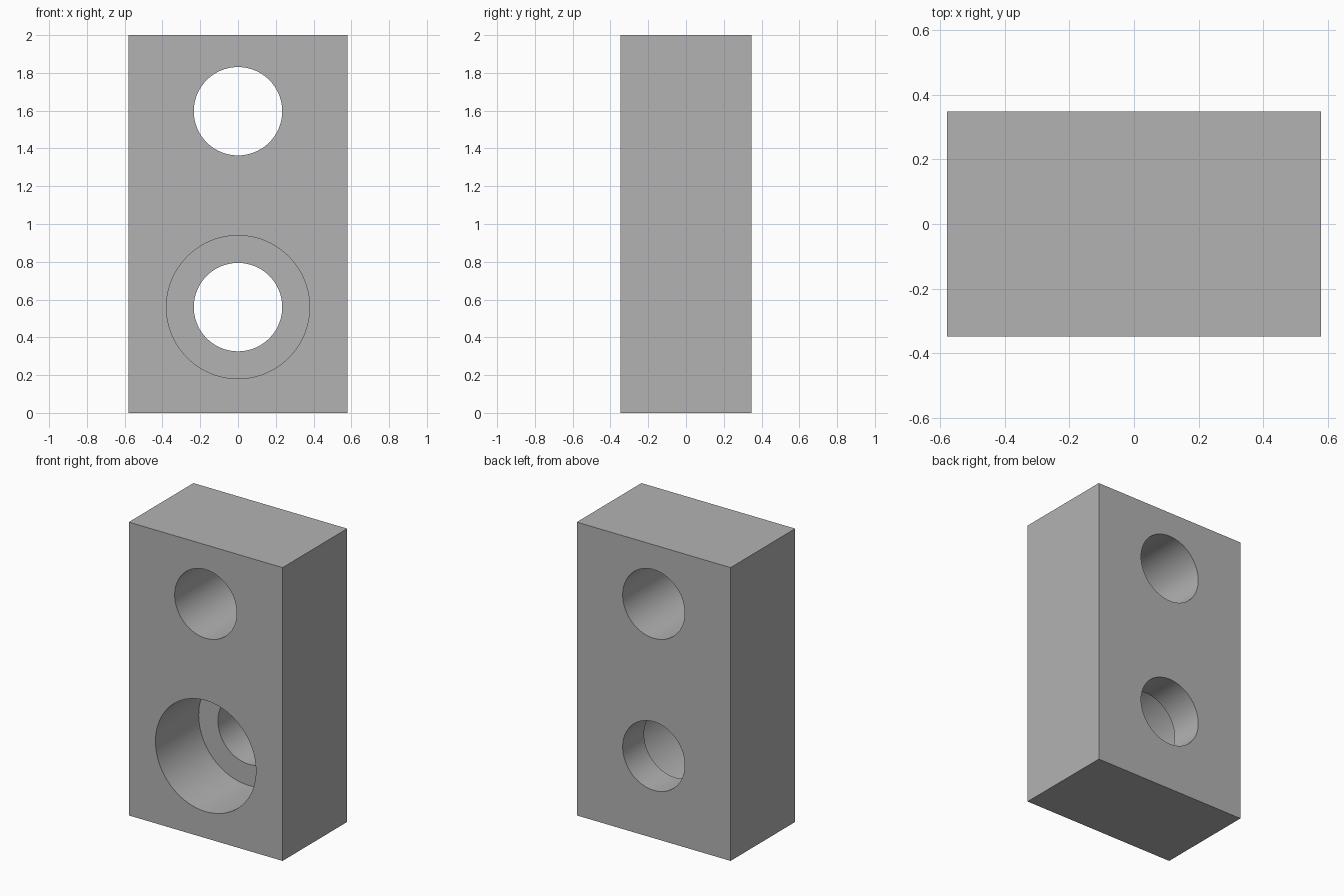
import bpy
import math

cube = bpy.data.objects.get("Cube")
if cube:
    bpy.data.objects.remove(cube, do_unlink=True)

WIDTH, DEPTH, HEIGHT = 1.16, 0.696, 2.0
FRONT, BACK = -DEPTH / 2, DEPTH / 2

grey = bpy.data.materials.new("plain grey")
grey.use_nodes = True
color = (0.45, 0.45, 0.45, 1)
grey.diffuse_color = color
grey.node_tree.nodes["Principled BSDF"].inputs["Base Color"].default_value = color

# Rectangular block
bpy.ops.mesh.primitive_cube_add(size=1, location=(0, 0, HEIGHT / 2))
block = bpy.context.object
block.name = "drilled_block"
block.scale = (WIDTH, DEPTH, HEIGHT)
bpy.ops.object.transform_apply(location=True, rotation=False, scale=True)
block.data.materials.append(grey)


def drill(name, z, radius, y_start, y_end):
    """Cut a round hole along y and remove the cutter."""
    bpy.ops.mesh.primitive_cylinder_add(
        vertices=96, radius=radius, depth=y_end - y_start,
        location=(0, (y_start + y_end) / 2, z), rotation=(math.pi / 2, 0, 0))
    cutter = bpy.context.object
    cutter.name = name
    cutter.hide_render = True
    cutter.data.materials.append(grey)
    bpy.ops.object.select_all(action="DESELECT")
    block.select_set(True)
    bpy.context.view_layer.objects.active = block
    cut = block.modifiers.new(name, "BOOLEAN")
    cut.operation = "DIFFERENCE"
    cut.solver = "EXACT"
    cut.object = cutter
    bpy.ops.object.modifier_apply(modifier=cut.name)
    bpy.data.objects.remove(cutter, do_unlink=True)


# Upper through hole, lower through hole and its counterbore from the front
drill("upper_hole", 1.597, 0.234, FRONT - 0.1, BACK + 0.1)
drill("lower_hole", 0.56, 0.234, FRONT - 0.1, BACK + 0.1)
drill("counterbore", 0.56, 0.379, FRONT - 0.1, FRONT + 0.466)

bpy.ops.object.shade_smooth_by_angle(angle=math.radians(30))
